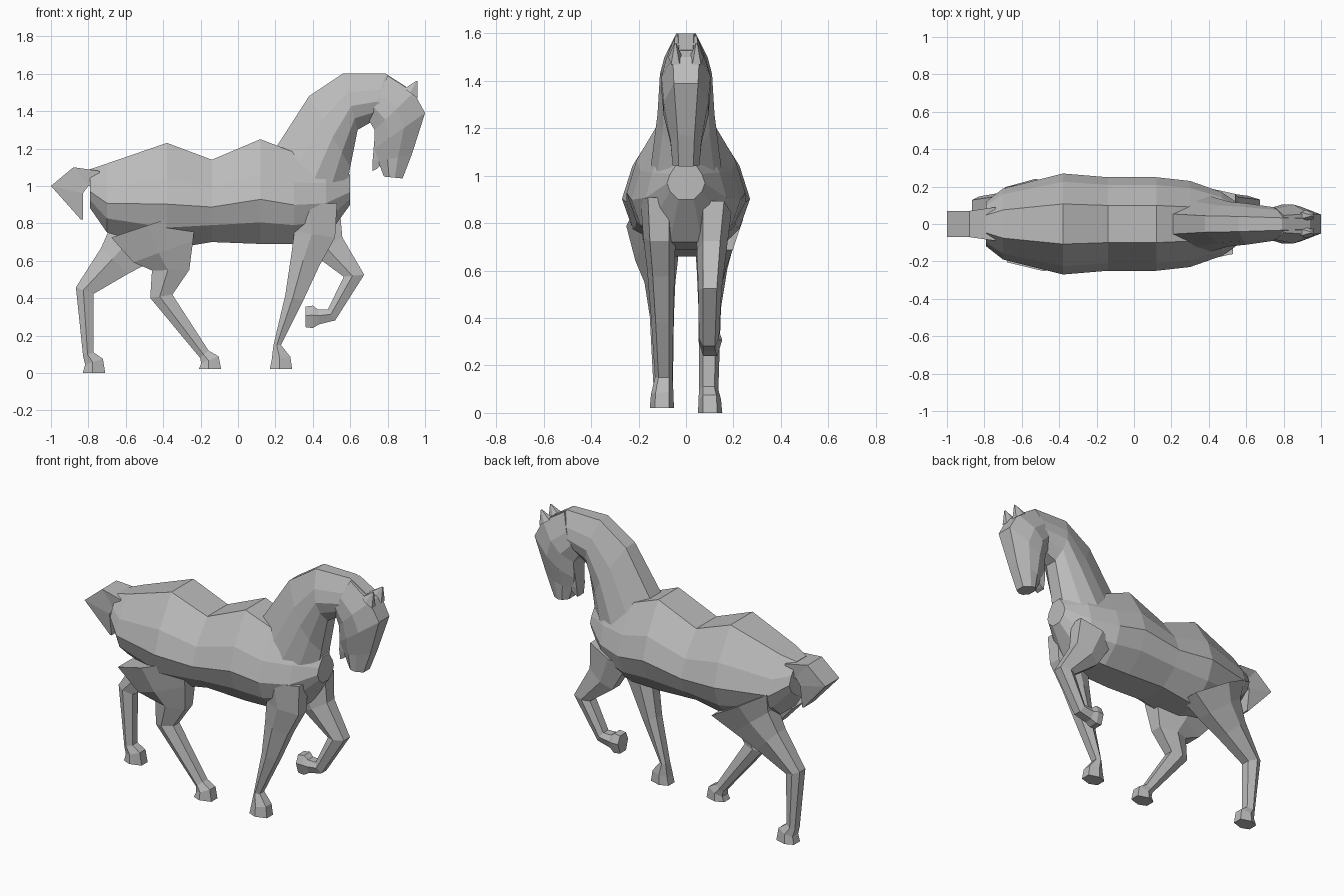
import bpy
import bmesh
from math import pi, sin
from mathutils import Vector

cube = bpy.data.objects.get("Cube")
if cube:
    bpy.data.objects.remove(cube, do_unlink=True)

# One plain colour for the whole statue
grey = bpy.data.materials.new("plain grey")
grey.use_nodes = True
colour = (0.5, 0.5, 0.5, 1)
grey.diffuse_color = colour
grey.node_tree.nodes["Principled BSDF"].inputs["Base Color"].default_value = colour


def cross_section(first, second, half_width, corners, bluntness):
    """Faceted ring between two edge points, widest a little past the middle."""
    left, right = [], []
    for corner in range(corners):
        step = corner / (corners - 1)
        angle = pi * (bluntness + (1 - 2 * bluntness) * step)
        centre = first.lerp(second, step ** 0.8)
        offset = Vector((0, half_width * sin(angle), 0))
        left.append(centre + offset)
        right.append(centre - offset)
    return left + right[::-1]


def skin(name, rings):
    """Join matching rings into one closed, flat-shaded object."""
    bm = bmesh.new()
    loops = [[bm.verts.new(point) for point in ring] for ring in rings]
    for lower, upper in zip(loops, loops[1:]):
        for i in range(len(lower)):
            bm.faces.new((lower[i - 1], lower[i], upper[i], upper[i - 1]))
    bm.faces.new(loops[0])
    bm.faces.new(loops[-1])
    bmesh.ops.recalc_face_normals(bm, faces=bm.faces)
    mesh = bpy.data.meshes.new(name)
    bm.to_mesh(mesh)
    bm.free()
    mesh.materials.append(grey)
    bpy.context.collection.objects.link(bpy.data.objects.new(name, mesh))


def barrel(name, **stations):
    """Upright rings along x; each station is (x, top, bottom, half-width)."""
    skin(name, [
        cross_section(Vector((x, 0, top)), Vector((x, 0, bottom)), width, 5, 0.13)
        for x, top, bottom, width in stations.values()
    ])


def spanned(name, corners, bluntness, y=0, **spans):
    """Rings between an outer and an inner edge; each span is (x, z, x, z, half-width)."""
    skin(name, [
        cross_section(Vector((outer_x, y, outer_z)), Vector((inner_x, y, inner_z)),
                      width, corners, bluntness)
        for outer_x, outer_z, inner_x, inner_z, width in spans.values()
    ])


def leg(name, side, **joints):
    """Rings square to a path of joints; each joint is (x, z, half-depth)."""
    centres = [Vector((x, side * (0.09 + depth / 5), z)) for x, z, depth in joints.values()]
    rings = []
    for i, (x, z, depth) in enumerate(joints.values()):
        flat = [Vector((c.x, 0, c.z)) for c in centres[max(i - 1, 0):i + 2]]
        along = sum(((b - a).normalized() for a, b in zip(flat, flat[1:])), Vector())
        across = Vector((-along.z, 0, along.x)).normalized() * depth
        half_width = 0.03 + depth * 0.35
        rings.append(cross_section(centres[i] + across, centres[i] - across, half_width, 3, 0.2))
    skin(name, rings)


# Trunk, from rump to chest
barrel(
    "body",
    rump=(-.79, 1.09, .88, .12),
    buttock=(-.7, 1.12, .75, .19),
    croup=(-.38, 1.23, .66, .27),
    loin=(-.14, 1.14, .7, .25),
    withers=(.12, 1.25, .69, .25),
    shoulder=(.3, 1.18, .69, .23),
    breast=(.47, 1.16, .72, .17),
    chest=(.6, 1.06, .9, .08),
)

# Arched neck with crest
spanned(
    "neck", 5, .12,
    base=(.18, 1.17, .57, .92, .15),
    middle=(.38, 1.48, .6, 1.1, .12),
    arch=(.56, 1.6, .64, 1.3, .11),
    poll=(.79, 1.6, .71, 1.34, .09),
    crown=(.9, 1.53, .76, 1.34, .08),
)

# Head, from poll to muzzle
spanned(
    "head", 4, .17,
    poll=(.8, 1.59, .7, 1.35, .09),
    forehead=(.94, 1.5, .73, 1.3, .11),
    brow=(1, 1.39, .73, 1.2, .1),
    nose=(.93, 1.17, .75, 1.13, .07),
    muzzle=(.88, 1.04, .78, 1.05, .06),
)
spanned(
    "lower_jaw", 2, .5,
    cheek=(.8, 1.26, .73, 1.26, .05),
    jaw=(.79, 1.14, .72, 1.14, .04),
    chin=(.74, 1.09, .72, 1.08, .03),
)

# Ears
for label, side in (("left", 1), ("right", -1)):
    spanned(
        label + "_ear", 3, .2, side * .045,
        root=(.96, 1.47, .89, 1.52, .03),
        tip=(.96, 1.56, .95, 1.56, .004),
    )

# Docked tail
spanned(
    "tail", 2, .5,
    root=(-.74, 1.08, -.74, .98, .09),
    bend=(-.88, 1.1, -.8, 1, .07),
    end=(-1, 1, -.83, .96, .07),
    tip=(-.84, .82, -.83, .82, .05),
)

# Legs, from the trunk down to the sole of each hoof
leg(
    "right_front_leg", -1,
    shoulder=(.4, .9, .13),
    elbow=(.41, .74, .11),
    forearm=(.36, .6, .08),
    knee=(.3, .4, .05),
    fetlock=(.21, .15, .02),
    hoof=(.23, .08, .05),
    sole=(.23, .02, .06),
)
leg(
    "left_front_leg", 1,
    shoulder=(.42, .85, .13),
    elbow=(.48, .68, .09),
    knee=(.62, .52, .055),
    fetlock=(.5, .31, .035),
    pastern=(.43, .3, .04),
    hoof=(.4, .3, .06),
    sole=(.36, .3, .055),
)
leg(
    "right_hind_leg", -1,
    hip=(-.45, .8, .24),
    thigh=(-.4, .65, .17),
    stifle=(-.36, .55, .1),
    hock=(-.41, .41, .06),
    fetlock=(-.18, .1, .03),
    hoof=(-.15, .07, .05),
    sole=(-.15, .02, .06),
)
leg(
    "left_hind_leg", 1,
    hip=(-.5, .8, .22),
    thigh=(-.56, .7, .15),
    stifle=(-.66, .6, .1),
    hock=(-.82, .44, .05),
    fetlock=(-.8, .1, .03),
    hoof=(-.77, .06, .05),
    sole=(-.77, 0, .06),
)
